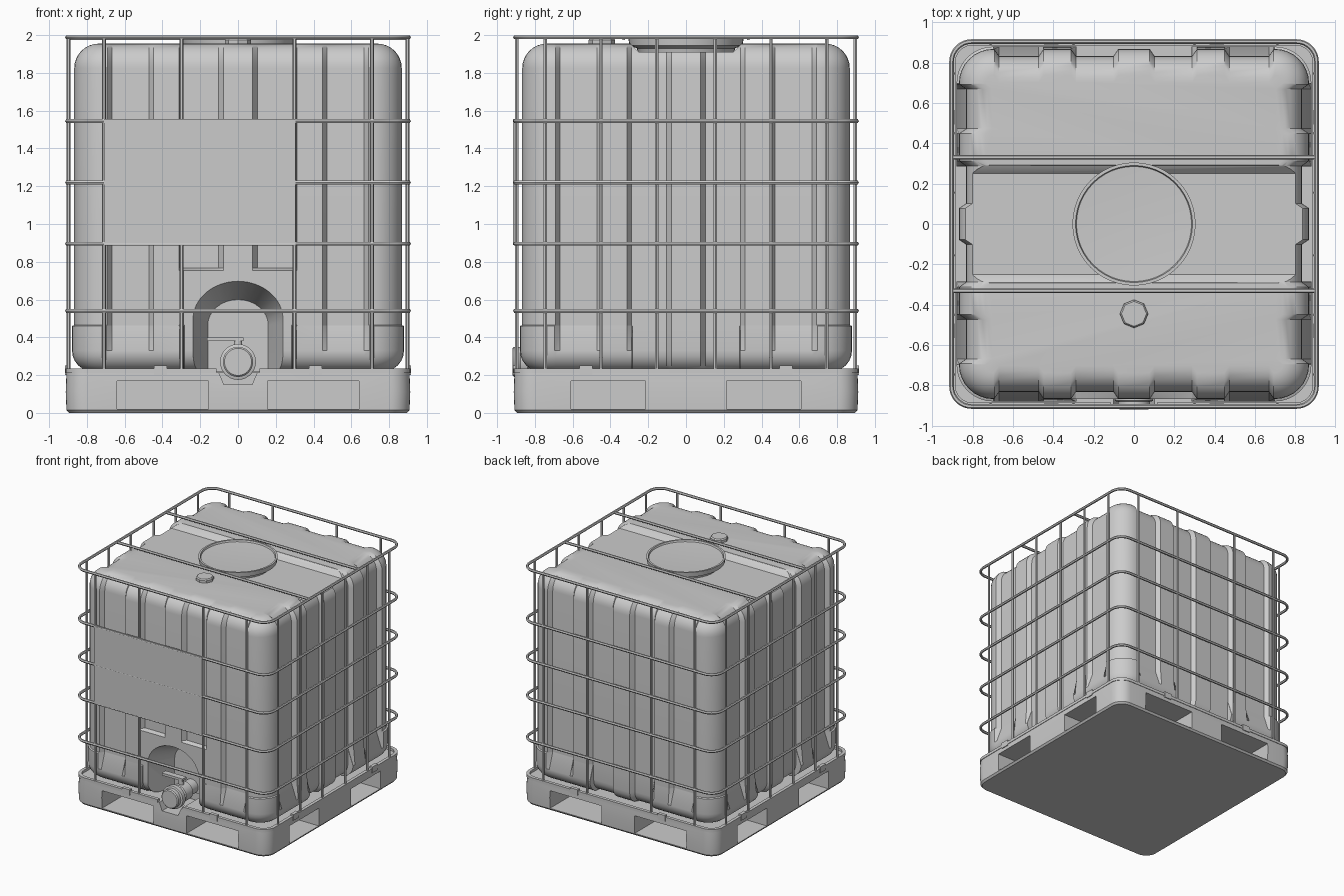
import bpy, bmesh
from math import sin, cos, pi
from mathutils import Vector, Matrix

if "Cube" in bpy.data.objects:
    bpy.data.objects.remove(bpy.data.objects["Cube"])

grey = bpy.data.materials.new("plain_grey")
grey.use_nodes = True
grey.diffuse_color = (0.6, 0.6, 0.6, 1)
grey.node_tree.nodes["Principled BSDF"].inputs["Base Color"].default_value = (0.6, 0.6, 0.6, 1)


def finish(ob, smooth=True):
    bpy.ops.object.select_all(action='DESELECT')
    ob.select_set(True)
    bpy.context.view_layer.objects.active = ob
    if smooth:
        bpy.ops.object.shade_smooth_by_angle(angle=0.6)
    return ob


def loft(name, loops):
    """Skin a stack of equal-length point loops and cap both ends."""
    bm = bmesh.new()
    rows = [[bm.verts.new(p) for p in loop] for loop in loops]
    for a, b in zip(rows, rows[1:]):
        for i in range(len(a)):
            j = (i + 1) % len(a)
            bm.faces.new((a[i], a[j], b[j], b[i]))
    bm.faces.new(rows[0][::-1])
    bm.faces.new(rows[-1])
    bmesh.ops.recalc_face_normals(bm, faces=bm.faces)
    me = bpy.data.meshes.new(name)
    bm.to_mesh(me)
    bm.free()
    me.materials.append(grey)
    ob = bpy.data.objects.new(name, me)
    bpy.context.collection.objects.link(ob)
    return ob


def box(name, x0, x1, y0, y1, z0, z1):
    return loft(name, [[(x0, y0, z), (x1, y0, z), (x1, y1, z), (x0, y1, z)] for z in (z0, z1)])


def turned(name, profile, origin, axis='Z', sides=32):
    """Stack of circles (radius, offset) along an axis; axis Y runs towards the front."""
    turn = Matrix.Rotation(pi / 2, 3, 'X') if axis == 'Y' else Matrix.Identity(3)
    loops = [[Vector(origin) + turn @ Vector((r * cos(2 * pi * i / sides), r * sin(2 * pi * i / sides), h))
              for i in range(sides)] for r, h in profile]
    return finish(loft(name, loops))


def rounded(half, radius, z, steps=8):
    c = half - radius
    pts = []
    for q in range(4):
        sx, sy = ((1, 1), (-1, 1), (-1, -1), (1, -1))[q]
        for i in range(steps + 1):
            a = (q + i / steps) * pi / 2
            pts.append((sx * c + radius * cos(a), sy * c + radius * sin(a), z))
    return pts


def tube(name, pts, radius, cyclic=False):
    cu = bpy.data.curves.new(name, 'CURVE')
    cu.dimensions = '3D'
    cu.bevel_depth = radius
    cu.bevel_resolution = 1
    cu.use_fill_caps = True
    sp = cu.splines.new('POLY')
    sp.points.add(len(pts) - 1)
    for p, co in zip(sp.points, pts):
        p.co = (*co, 1)
    sp.use_cyclic_u = cyclic
    cu.materials.append(grey)
    ob = bpy.data.objects.new(name, cu)
    bpy.context.collection.objects.link(ob)
    finish(ob, False)
    bpy.ops.object.convert(target='MESH')
    return finish(bpy.context.object)


def carve(ob, cutters):
    for c in cutters:
        m = ob.modifiers.new("cut", 'BOOLEAN')
        m.operation = 'DIFFERENCE'
        m.solver = 'EXACT'
        m.object = c
        finish(ob, False)
        bpy.ops.object.modifier_apply(modifier=m.name)
        bpy.data.objects.remove(c)
    return finish(ob)


# Tank: a rounded box whose walls carry vertical recesses
HALF, RADIUS, DEPTH = 0.867, 0.17, 0.035
EDGES = (0.68, 0.46, 0.30, 0.09)


def wall_depth(u, z, front):
    start = 0.765 if front and abs(u) < 0.31 else (0.46 if abs(u) > 0.285 else 0.2)
    if z < start:
        return -0.012 if z < 0.462 and abs(u) > 0.285 else 0
    a = abs(u)
    return DEPTH if 0.465 < a < 0.675 or 0.095 < a < 0.295 else 0


def tank_loop(z, inset, fade):
    stations = []
    for e in EDGES:
        stations += [e + 0.012, e - 0.012]
    stations.insert(4, 0.286)
    stations.insert(4, 0.284)
    stations = sorted(set(stations))
    stations = [-s for s in reversed(stations)] + stations
    pts = []
    c = HALF - RADIUS
    bulge = 0.012 if z < 0.462 else 0
    for q in range(4):
        rot = Matrix.Rotation(q * pi / 2, 3, 'Z')
        for u in stations:
            d = wall_depth(u, z, q == 0)
            pts.append(rot @ Vector((u, -(HALF - inset - d * fade), z)))
        r = RADIUS - inset + bulge
        for i in range(9):
            a = -pi / 2 + i / 8 * pi / 2
            pts.append(rot @ Vector((c + r * cos(a), -c + r * sin(a), z)))
    return pts


levels = []
for i in range(7):
    a = i / 6 * pi / 2
    levels.append((0.33 - 0.11 * sin(pi / 2 - a), 0.11 * (1 - cos(pi / 2 - a)), 1))
levels += [(z, 0, 1) for z in (0.46, 0.465, 0.755, 0.767)]
for i in range(9):
    a = i / 8 * pi / 2
    levels.append((1.825 + 0.13 * sin(a), 0.13 * (1 - cos(a)), 1))
tank = loft("tank", [tank_loop(*l) for l in levels])

# Channel across the top and the valve alcove at the front
channel = loft("channel_cutter", [[(x, -0.33, 2.1), (x, -0.29, 1.95), (x, -0.25, 1.91), (x, 0.25, 1.91),
                                   (x, 0.29, 1.95), (x, 0.33, 2.1)] for x in (-1, 1)])


def arch(half, top, y, z0):
    pts = [(-half, y, z0)]
    for i in range(17):
        a = pi - i / 16 * pi
        pts.append((half * cos(a), y, top - half * 0.85 * (1 - sin(a))))
    return pts + [(half, y, z0)]


alcove = loft("alcove_cutter", [arch(0.25, 0.71, -0.9, 0.15), arch(0.16, 0.6, -0.62, 0.15)])
carve(tank, [channel, alcove])

# Lid with raised rim and dished centre, and vent cap
turned("tank_lid", [(0.25, 1.89), (0.26, 1.93), (0.3, 1.945), (0.305, 1.985), (0.29, 1.985),
                    (0.285, 1.972), (0.14, 1.965)], (0, 0, 0), sides=48)
turned("vent_cap", [(0.07, 1.94), (0.07, 1.975), (0.062, 1.985)], (0, -0.445, 0), sides=8)

# Pallet with fork pockets, valve notch and raised rim
pallet = loft("pallet", [rounded(0.895, 0.1, 0), rounded(0.908, 0.11, 0.015), rounded(0.912, 0.11, 0.11),
                         rounded(0.908, 0.11, 0.215)])
cutters = []
for s in (-1, 1):
    for t in (-1, 1):
        x, y = sorted((s * 0.155, s * 0.64)), sorted((t * 0.62, t * 1.0))
        cutters.append(box("pocket_cutter", *x, *y, 0.02, 0.17))
        x, y = sorted((s * 0.65, s * 1.0)), sorted((t * 0.215, t * 0.61))
        cutters.append(box("pocket_cutter", *x, *y, 0.02, 0.17))
cutters.append(loft("notch_cutter", [[(-0.12, y, 0.26), (-0.075, y, 0.15), (0.075, y, 0.15), (0.12, y, 0.26)]
                                     for y in (-1, -0.6)]))
carve(pallet, cutters)
rim = loft("pallet_rim", [rounded(0.912, 0.11, 0.212), rounded(0.912, 0.11, 0.236)])
carve(rim, [loft("rim_cutter", [rounded(0.885, 0.085, 0.2), rounded(0.885, 0.085, 0.25)]),
            box("rim_gap_cutter", -0.115, 0.115, -1, -0.7, 0.2, 0.3)])

# Cage: horizontal rings, uprights and top crossbars
for z in (0.54, 0.895, 1.22, 1.545, 1.989):
    tube("cage_ring", rounded(0.904, 0.1, z), 0.0115, True)
for s in (-1, 1):
    for u in (-0.71, -0.3, 0.3, 0.71):
        tube("end_upright", [(u, s * 0.897, 0.22), (u, s * 0.897, 1.985)], 0.0105)
    for u in (-0.745, -0.45, -0.155, 0.155, 0.45, 0.745):
        tube("side_upright", [(s * 0.897, u, 0.22), (s * 0.897, u, 1.985)], 0.0105)
    tube("top_crossbar", [(-0.9, s * 0.33, 1.985), (0.9, s * 0.33, 1.985)], 0.0115)
    # Clamps holding the cage to the pallet
    for t in (-0.41, 0.41):
        box("end_clamp", t - 0.035, t + 0.035, s * 0.902 - 0.014, s * 0.902 + 0.014, 0.2, 0.25)
        w = t * 1.29
        box("side_clamp", s * 0.902 - 0.014, s * 0.902 + 0.014, w - 0.035, w + 0.035, 0.2, 0.25)

# Front plate
box("front_plate", -0.71, 0.305, -0.915, -0.907, 0.89, 1.556)

# Drain valve with handle
valve = (0, 0, 0.27)
turned("valve_body", [(0.06, 0.58), (0.06, 0.7), (0.075, 0.71), (0.075, 0.8), (0.06, 0.81), (0.06, 0.85)], valve, 'Y')
turned("valve_collar", [(0.085, 0.83), (0.095, 0.84), (0.095, 0.875), (0.085, 0.88)], valve, 'Y')
turned("valve_cap", [(0.08, 0.87), (0.08, 0.91), (0.072, 0.918)], valve, 'Y', 24)
turned("valve_stem", [(0.022, 0.32), (0.022, 0.4)], (0, -0.76, 0))
box("valve_handle", -0.165, 0.03, -0.785, -0.735, 0.38, 0.4)
